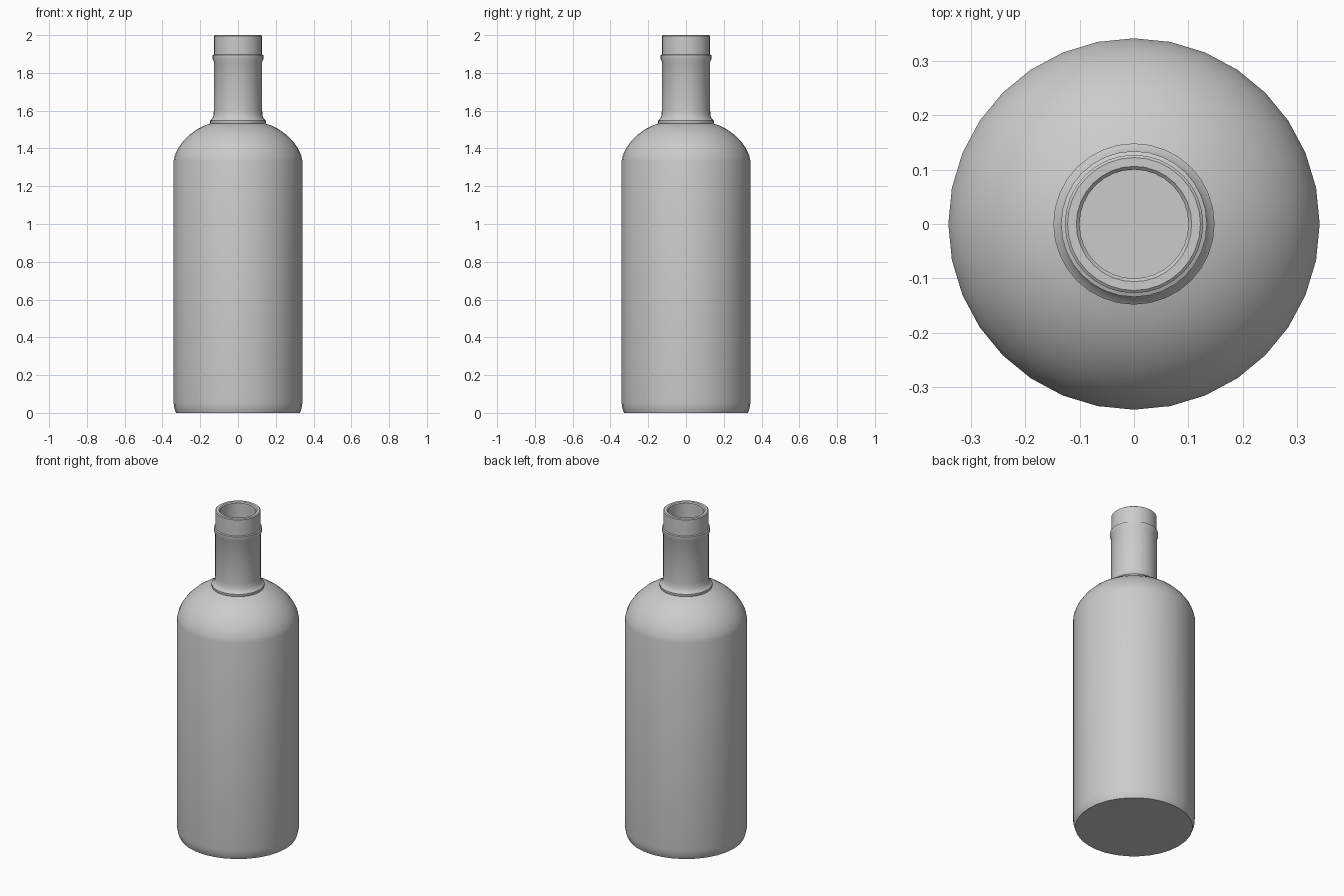
import bpy, bmesh, math

if "Cube" in bpy.data.objects:
    bpy.data.objects.remove(bpy.data.objects["Cube"])

SIDES = 32


def lathe(name, profile, sides=SIDES):
    """Revolve a profile of (radius, z); both ends are capped."""
    bm = bmesh.new()
    rings = []
    for r, z in profile:
        rings.append([bm.verts.new((r * math.cos(2 * math.pi * i / sides),
                                    r * math.sin(2 * math.pi * i / sides), z))
                      for i in range(sides)])
    for a, b in zip(rings, rings[1:]):
        for i in range(sides):
            j = (i + 1) % sides
            bm.faces.new((a[i], a[j], b[j], b[i]))
    bm.faces.new(rings[0][::-1])
    bm.faces.new(rings[-1])
    bmesh.ops.recalc_face_normals(bm, faces=bm.faces)
    mesh = bpy.data.meshes.new(name)
    bm.to_mesh(mesh)
    bm.free()
    obj = bpy.data.objects.new(name, mesh)
    bpy.context.collection.objects.link(obj)
    bpy.ops.object.select_all(action='DESELECT')
    obj.select_set(True)
    bpy.context.view_layer.objects.active = obj
    bpy.ops.object.shade_smooth_by_angle(angle=math.radians(35))
    return obj


# Base and straight body
outer = [(0.328, 0.0), (0.334, 0.015), (0.339, 0.035), (0.341, 0.055), (0.341, 1.335)]

# Domed shoulder
outer += [(0.334, 1.365), (0.317, 1.402), (0.290, 1.440), (0.255, 1.474),
          (0.215, 1.502), (0.175, 1.522), (0.146, 1.532)]

# Ring at the foot of the neck
outer += [(0.148, 1.538), (0.148, 1.547), (0.138, 1.556), (0.130, 1.572)]

# Neck, collar and mouth
outer += [(0.128, 1.60), (0.128, 1.86), (0.134, 1.872), (0.134, 1.894),
          (0.127, 1.897), (0.127, 1.996), (0.122, 2.0), (0.106, 2.0), (0.100, 1.994)]

# Inside of the glass, from the mouth down to the floor
inner = [(0.100, 1.54), (0.130, 1.515), (0.200, 1.483), (0.265, 1.430),
         (0.305, 1.370), (0.315, 1.33), (0.315, 0.06), (0.300, 0.03)]

lathe("bottle", outer + inner)
